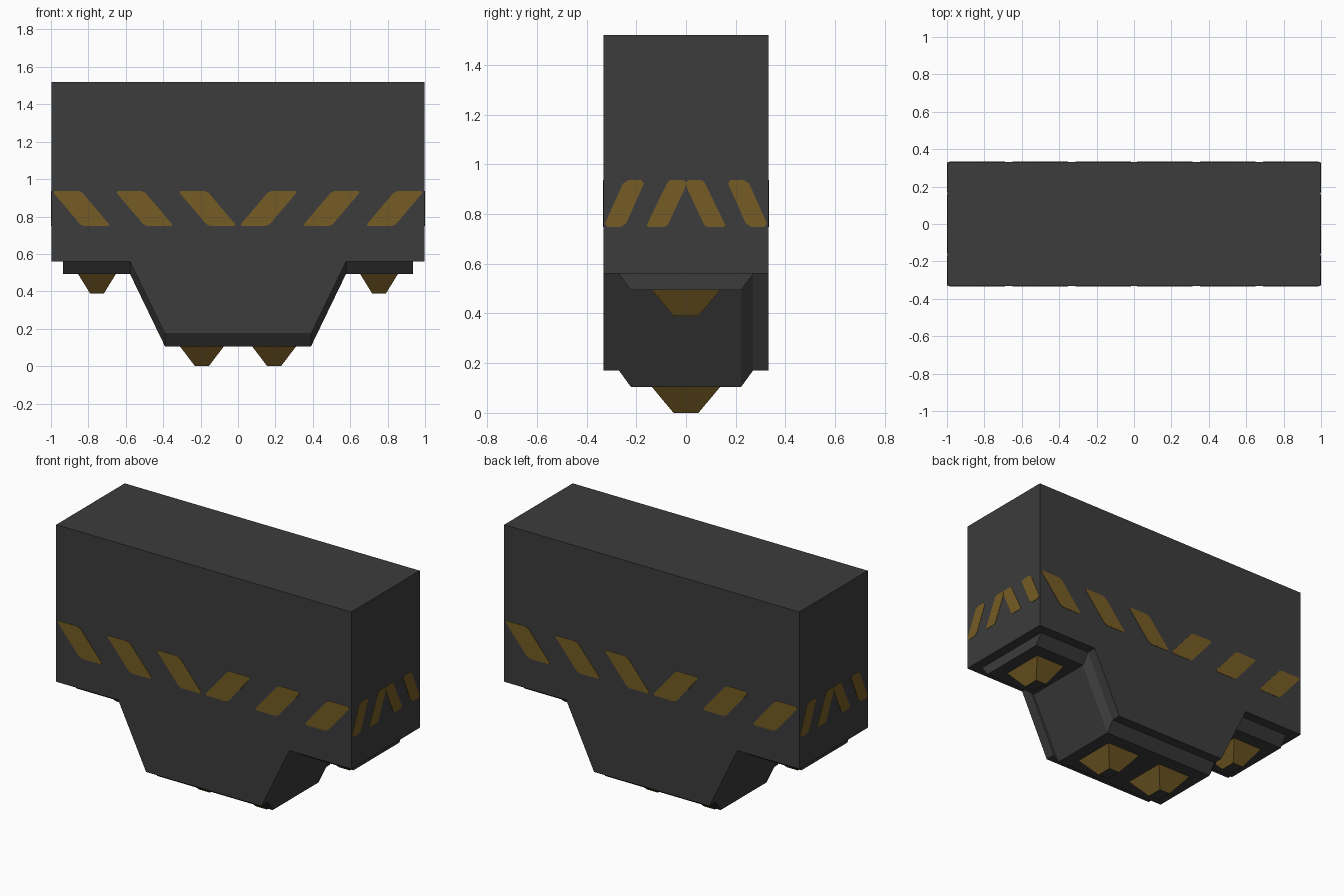
import bpy, bmesh
from mathutils import Vector

if "Cube" in bpy.data.objects:
    bpy.data.objects.remove(bpy.data.objects["Cube"])

def material(name, rgb):
    m = bpy.data.materials.new(name)
    m.diffuse_color = (*rgb, 1)
    m.use_nodes = True
    m.node_tree.nodes["Principled BSDF"].inputs["Base Color"].default_value = m.diffuse_color
    return m

CHARCOAL = material("charcoal", (0.045, 0.045, 0.045))
OCHRE = material("ochre yellow", (0.178, 0.107, 0.018))

def finish(name, bm, *mats):
    bmesh.ops.recalc_face_normals(bm, faces=bm.faces)
    me = bpy.data.meshes.new(name)
    bm.to_mesh(me)
    bm.free()
    for m in mats:
        me.materials.append(m)
    ob = bpy.data.objects.new(name, me)
    bpy.context.collection.objects.link(ob)
    return ob

def loft(bm, loops, closed_ends=True):
    """Join a row of equal closed point loops into a solid."""
    rings = [[bm.verts.new(p) for p in lp] for lp in loops]
    n = len(rings[0])
    for a, b in zip(rings, rings[1:]):
        for i in range(n):
            bm.faces.new((a[i], a[(i + 1) % n], b[(i + 1) % n], b[i]))
    bm.faces.new(rings[0])
    bm.faces.new(rings[-1])

def rounded(pts, r):
    """Clip each corner of a flat outline."""
    out = []
    for i, p in enumerate(pts):
        p = Vector(p)
        for q in (pts[i - 1], pts[(i + 1) % len(pts)]):
            out.append(p + (Vector(q) - p).normalized() * r)
    return out

HX, HY, TOP, STEP, LOW, RIM = 0.998, 0.331, 1.52, 0.56, 0.171, 0.066

# Body: stepped profile extruded through the full depth
under = [(-0.578, STEP), (-0.39, LOW), (0.39, LOW), (0.578, STEP)]
profile = [(-HX, TOP), (-HX, STEP)] + under + [(HX, STEP), (HX, TOP)]
bm = bmesh.new()
loft(bm, [[(x, y, z) for x, z in profile] for y in (-HY, HY)])
finish("body", bm, CHARCOAL)

# Underside rim: chamfered strip following the stepped underside
path = [(-0.936, STEP)] + under + [(0.936, STEP)]
section = [(-0.27, 0), (-0.222, -RIM), (0.222, -RIM), (0.27, 0)]
bm = bmesh.new()
loft(bm, [[(x, y, z + dz) for y, dz in section] for x, z in path])
finish("underside_rim", bm, CHARCOAL)

# Feet: tapered studs with dark tips
def foot(name, x, z, half):
    bm = bmesh.new()
    loft(bm, [[(x + sx * w, sy * d, h) for sx, sy in ((-1, -1), (1, -1), (1, 1), (-1, 1))]
              for w, d, h in ((half, 0.138, z), (0.037, 0.05, z - 0.105))])
    ob = finish(name, bm, OCHRE, CHARCOAL)
    for f in ob.data.polygons:
        if f.normal.z < -0.9:
            f.material_index = 1

for side, s in (("left", -1), ("right", 1)):
    foot(f"{side}_outer_foot", s * 0.754, STEP - RIM, 0.102)
    foot(f"{side}_inner_foot", s * 0.193, LOW - RIM, 0.117)

# Warning stripes: thin plates slanting towards the middle of each side
Z0, Z1, T = 0.748, 0.937, 0.002
long_stripes = [rounded([(x, Z1), (x + 0.155, Z1), (x + 0.315, Z0), (x + 0.16, Z0)], 0.014)
                for x in (-0.995, -0.658, -0.321)]
short_stripes = [rounded([(-0.332, Z0), (-0.247, Z0), (-0.163, Z1), (-0.248, Z1)], 0.016),
                 rounded([(-0.162, Z0), (-0.077, Z0), (0, 0.913), (0, Z1), (-0.07, Z1)], 0.009)]

def stripes(name, outlines, place):
    bm = bmesh.new()
    for pts in outlines:
        for m in (1, -1):
            loft(bm, [[place(m * u, v, d) for u, v in pts] for d in (-T, T)])
    finish(name, bm, OCHRE)

for s, long_name, short_name in ((-1, "front", "left"), (1, "back", "right")):
    stripes(f"{long_name}_stripes", long_stripes, lambda u, v, d: (u, s * (HY + d), v))
    stripes(f"{short_name}_stripes", short_stripes, lambda u, v, d: (s * (HX + d), u, v))
